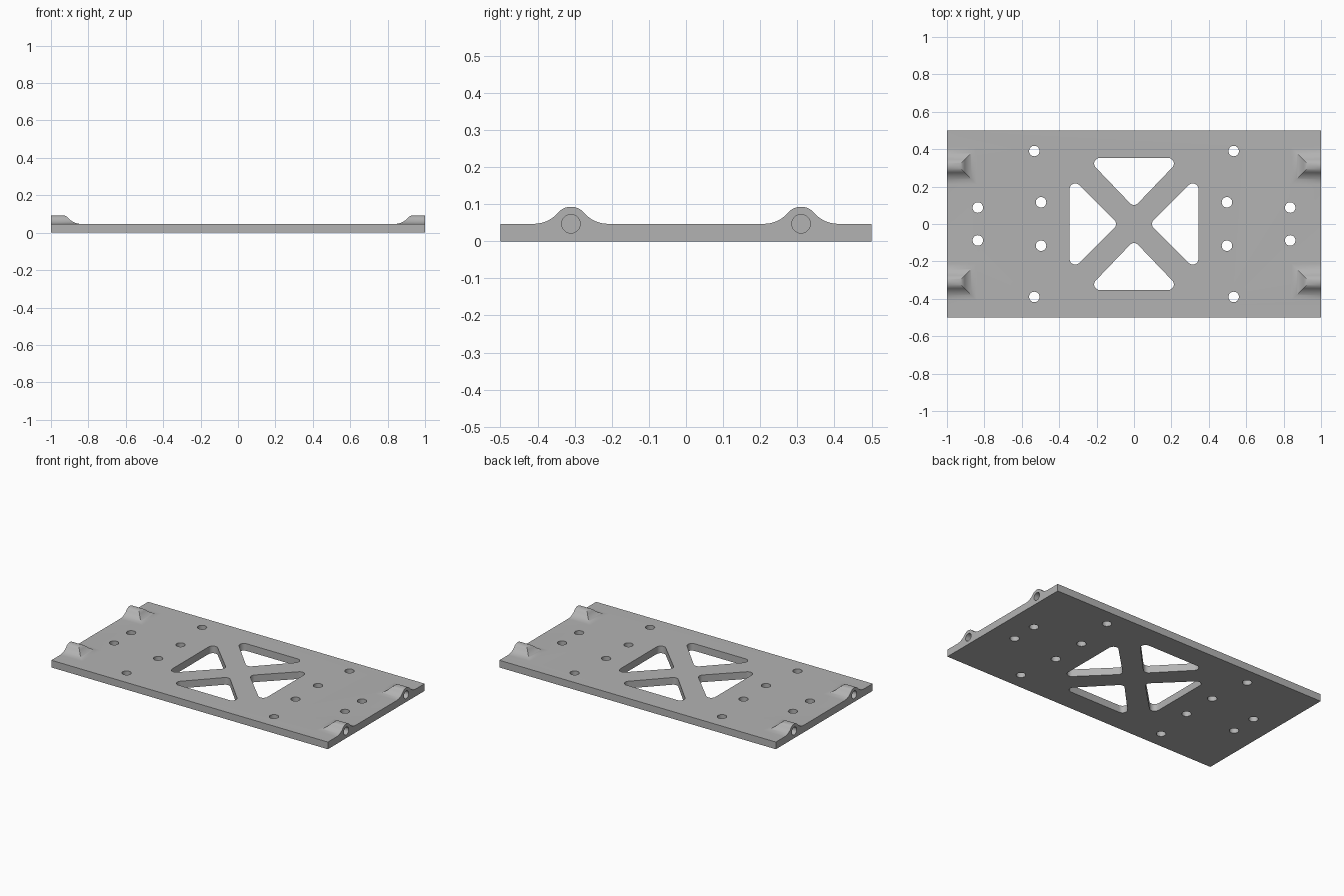
import bpy, bmesh, math
from mathutils import Vector
from mathutils.geometry import convex_hull_2d

if "Cube" in bpy.data.objects:
    bpy.data.objects.remove(bpy.data.objects["Cube"], do_unlink=True)

THICK = 0.047      # plate thickness
BOSS_Y = 0.31      # boss centre line
BOSS_R = 0.046     # boss crown radius
REACH = 0.1        # distance from crown to foot of the fillet
BOSS_X = 0.94      # inner end of the boss crown

grey = bpy.data.materials.new("satin grey")
grey.use_nodes = True
color = (0.45, 0.45, 0.45, 1)
grey.diffuse_color = color
grey.node_tree.nodes["Principled BSDF"].inputs["Base Color"].default_value = color


def make_object(name, bm):
    bmesh.ops.recalc_face_normals(bm, faces=bm.faces)
    mesh = bpy.data.meshes.new(name)
    bm.to_mesh(mesh)
    bm.free()
    mesh.materials.append(grey)
    obj = bpy.data.objects.new(name, mesh)
    bpy.context.collection.objects.link(obj)
    return obj


def add_prism(bm, outline, start, depth):
    """Extrude a closed outline; start maps 2D points into space."""
    face = bm.faces.new([bm.verts.new(start(*p)) for p in outline])
    out = bmesh.ops.extrude_face_region(bm, geom=[face])
    moved = [v for v in out["geom"] if isinstance(v, bmesh.types.BMVert)]
    bmesh.ops.translate(bm, verts=moved, vec=depth)


def circle(cx, cy, r, n=32):
    return [(cx + r * math.cos(math.tau * i / n), cy + r * math.sin(math.tau * i / n))
            for i in range(n)]


def rounded_polygon(centres, r):
    pts = [Vector(p) for c in centres for p in circle(*c, r)]
    return [pts[i] for i in convex_hull_2d(pts)]


def combine(target, tool, operation):
    mod = target.modifiers.new(operation.lower(), 'BOOLEAN')
    mod.operation = operation
    mod.solver = 'EXACT'
    mod.object = tool
    bpy.context.view_layer.objects.active = target
    bpy.ops.object.modifier_apply(modifier=mod.name)
    bpy.data.objects.remove(tool, do_unlink=True)


def boss_profile(steps=10):
    """Crown arc blending into a concave fillet: (distance, height) pairs."""
    fillet = (REACH ** 2 - BOSS_R ** 2) / (2 * BOSS_R)
    sweep = math.atan2(REACH, fillet)
    crown = [(BOSS_R * math.sin(sweep * i / steps), BOSS_R * math.cos(sweep * i / steps))
             for i in range(steps + 1)]
    foot = [(REACH - fillet * math.sin(sweep * i / steps),
             fillet - fillet * math.cos(sweep * i / steps))
            for i in range(steps - 1, -1, -1)]
    return crown + foot


def make_boss(sx, sy):
    """Mitred boss: each level is a U-shaped contour open at the plate end."""
    bm = bmesh.new()

    def contour(d, z):
        return [bm.verts.new((sx * x, sy * BOSS_Y + y, z))
                for x, y in ((1, d), (BOSS_X - d, d), (BOSS_X - d, -d), (1, -d))]

    levels = [contour(d, THICK + h) for d, h in boss_profile()]
    levels.append(contour(REACH, THICK / 2))
    for upper, lower in zip(levels, levels[1:]):
        for i in range(3):
            bm.faces.new((upper[i], upper[i + 1], lower[i + 1], lower[i]))
    bm.faces.new(levels[-1])
    bm.faces.new([l[0] for l in levels] + [l[3] for l in reversed(levels)])
    bmesh.ops.remove_doubles(bm, verts=bm.verts, dist=1e-5)
    return make_object("boss", bm)


# Plate
bm = bmesh.new()
add_prism(bm, [(-1, -0.5), (1, -0.5), (1, 0.5), (-1, 0.5)],
          lambda x, y: (x, y, 0), (0, 0, THICK))
plate = make_object("mounting_plate", bm)

# Corner bosses
for sx in (-1, 1):
    for sy in (-1, 1):
        combine(plate, make_boss(sx, sy), 'UNION')

# Cutters: triangular windows, screw holes and blind end holes
bm = bmesh.new()
outlines = []
for s in (-1, 1):
    outlines.append(rounded_polygon([(-0.183, s * 0.323), (0.183, s * 0.323), (0, s * 0.132)], 0.03))
    outlines.append(rounded_polygon([(s * 0.314, -0.187), (s * 0.314, 0.187), (s * 0.126, 0)], 0.03))
    for t in (-1, 1):
        for x, y in ((0.835, 0.088), (0.497, 0.116), (0.533, 0.39)):
            outlines.append(circle(s * x, t * y, 0.028))
        add_prism(bm, circle(t * BOSS_Y, THICK, 0.025),
                  lambda y, z: (s * 1.05, y, z), (-s * 0.13, 0, 0))
for outline in outlines:
    add_prism(bm, outline, lambda x, y: (x, y, -0.1), (0, 0, 0.3))
combine(plate, make_object("cutter", bm), 'DIFFERENCE')

# Smooth curved walls, keep edges crisp
bpy.ops.object.select_all(action='DESELECT')
plate.select_set(True)
bpy.context.view_layer.objects.active = plate
bpy.ops.object.shade_smooth_by_angle(angle=math.radians(30))
